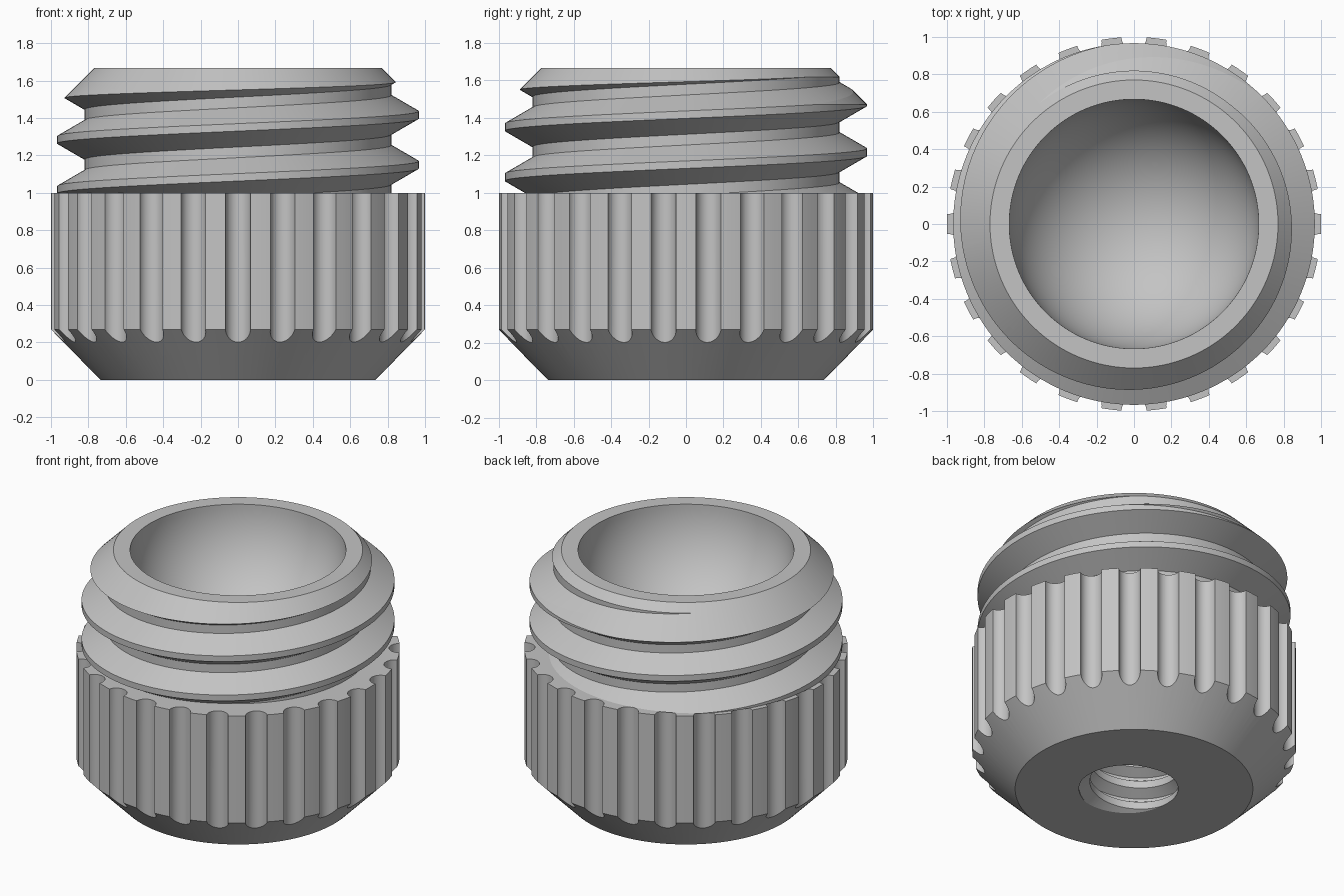
import bpy, bmesh, math

if "Cube" in bpy.data.objects:
    bpy.data.objects.remove(bpy.data.objects["Cube"], do_unlink=True)

SEGS = 128
TOP = 1.667
BOWL_R = 0.667
GROOVES = 26


def to_object(name, bm):
    bmesh.ops.recalc_face_normals(bm, faces=bm.faces)
    mesh = bpy.data.meshes.new(name)
    bm.to_mesh(mesh)
    bm.free()
    obj = bpy.data.objects.new(name, mesh)
    bpy.context.collection.objects.link(obj)
    return obj


def lathe(name, profile):
    """Closed solid of revolution; profile is (radius, z), first and last on the axis."""
    bm = bmesh.new()
    low = bm.verts.new((0, 0, profile[0][1]))
    high = bm.verts.new((0, 0, profile[-1][1]))
    rings = []
    for r, z in profile[1:-1]:
        rings.append([bm.verts.new((r * math.cos(a), r * math.sin(a), z))
                      for a in (math.tau * i / SEGS for i in range(SEGS))])
    for i in range(SEGS):
        k = (i + 1) % SEGS
        bm.faces.new((low, rings[0][k], rings[0][i]))
        bm.faces.new((high, rings[-1][i], rings[-1][k]))
        for a, b in zip(rings, rings[1:]):
            bm.faces.new((a[i], a[k], b[k], b[i]))
    return to_object(name, bm)


def helix(name, profile, pitch, z0, turns):
    """Right-handed threaded rod; profile is (radius, dz) over one pitch."""
    bm = bmesh.new()
    n, last = len(profile), turns * SEGS
    grid = {}
    for i in range(last + SEGS + 1):
        a = math.tau * (i % SEGS) / SEGS
        for j, (r, dz) in enumerate(profile):
            if i <= last or j == 0:
                grid[i, j] = bm.verts.new((r * math.cos(a), r * math.sin(a),
                                           z0 + dz + pitch * i / SEGS))

    def vert(i, j):
        return grid[i, j] if j < n else grid[i + SEGS, 0]

    for i in range(last):
        for j in range(n):
            bm.faces.new((vert(i, j), vert(i + 1, j), vert(i + 1, j + 1), vert(i, j + 1)))
    # Close both ends with a fan around the axis
    for start, shift in ((0, -pitch), (last, 2 * pitch)):
        loop = [vert(i, 0) for i in range(start, start + SEGS + 1)]
        loop += [vert(start, j) for j in range(n - 1, 0, -1)]
        apex = bm.verts.new((0, 0, z0 + pitch * start / SEGS + shift))
        for a, b in zip(loop, loop[1:] + loop[:1]):
            bm.faces.new((a, b, apex))
    return to_object(name, bm)


def combine(target, tool, operation):
    mod = target.modifiers.new(operation, 'BOOLEAN')
    mod.operation = operation
    mod.solver = 'EXACT'
    mod.object = tool
    bpy.context.view_layer.objects.active = target
    bpy.ops.object.modifier_apply(modifier=mod.name)
    bpy.data.objects.remove(tool, do_unlink=True)


# Grip body with a bevelled foot
body = lathe("grooved_body", [(0, 0), (0.735, 0), (1, 0.27), (1, 1), (0, 1)])

# Round vertical grooves around the grip
bm = bmesh.new()
for i in range(GROOVES):
    a = math.tau * i / GROOVES - math.pi / 2
    made = bmesh.ops.create_cone(bm, cap_ends=True, segments=48, radius1=0.067,
                                 radius2=0.067, depth=1.2)
    bmesh.ops.translate(bm, verts=made["verts"], vec=(math.cos(a), math.sin(a), 0.6))
combine(body, to_object("groove_cutter", bm), 'DIFFERENCE')

# Coarse outer thread, trimmed by a bevelled envelope
pitch = 0.267
neck = helix("threaded_neck", [(0.967, -0.02), (0.967, 0.02), (0.82, 0.105), (0.82, 0.162)],
             pitch, 1.15 - 2 * pitch, 5)
envelope = lathe("neck_envelope", [(0, 0.9), (0.8, 0.9), (0.8, 0.999), (1.1, 0.999),
                                   (1.1, TOP - 0.33), (0.77, TOP), (0, TOP)])
combine(neck, envelope, 'INTERSECT')
combine(body, neck, 'UNION')

# Hemispherical bowl
arc = [(BOWL_R * math.sin(t), TOP - BOWL_R * math.cos(t))
       for t in (math.pi / 2 * i / 32 for i in range(33))]
bowl = lathe("bowl_cutter", arc + [(BOWL_R, TOP + 0.2), (0, TOP + 0.2)])
combine(body, bowl, 'DIFFERENCE')

# Blind tapped hole in the foot
hole = helix("hole_cutter", [(0.34, -0.01), (0.34, 0.01), (0.273, 0.05), (0.273, 0.1)],
             0.15, 0.019 - 0.3, 6)
combine(body, hole, 'DIFFERENCE')

# Single plain grey
grey = bpy.data.materials.new("plain_grey")
grey.use_nodes = True
color = (0.55, 0.55, 0.55, 1)
grey.diffuse_color = color
grey.node_tree.nodes["Principled BSDF"].inputs["Base Color"].default_value = color
body.data.materials.clear()
body.data.materials.append(grey)

bpy.ops.object.select_all(action='DESELECT')
body.select_set(True)
bpy.context.view_layer.objects.active = body
bpy.ops.object.shade_smooth_by_angle(angle=math.radians(12))
